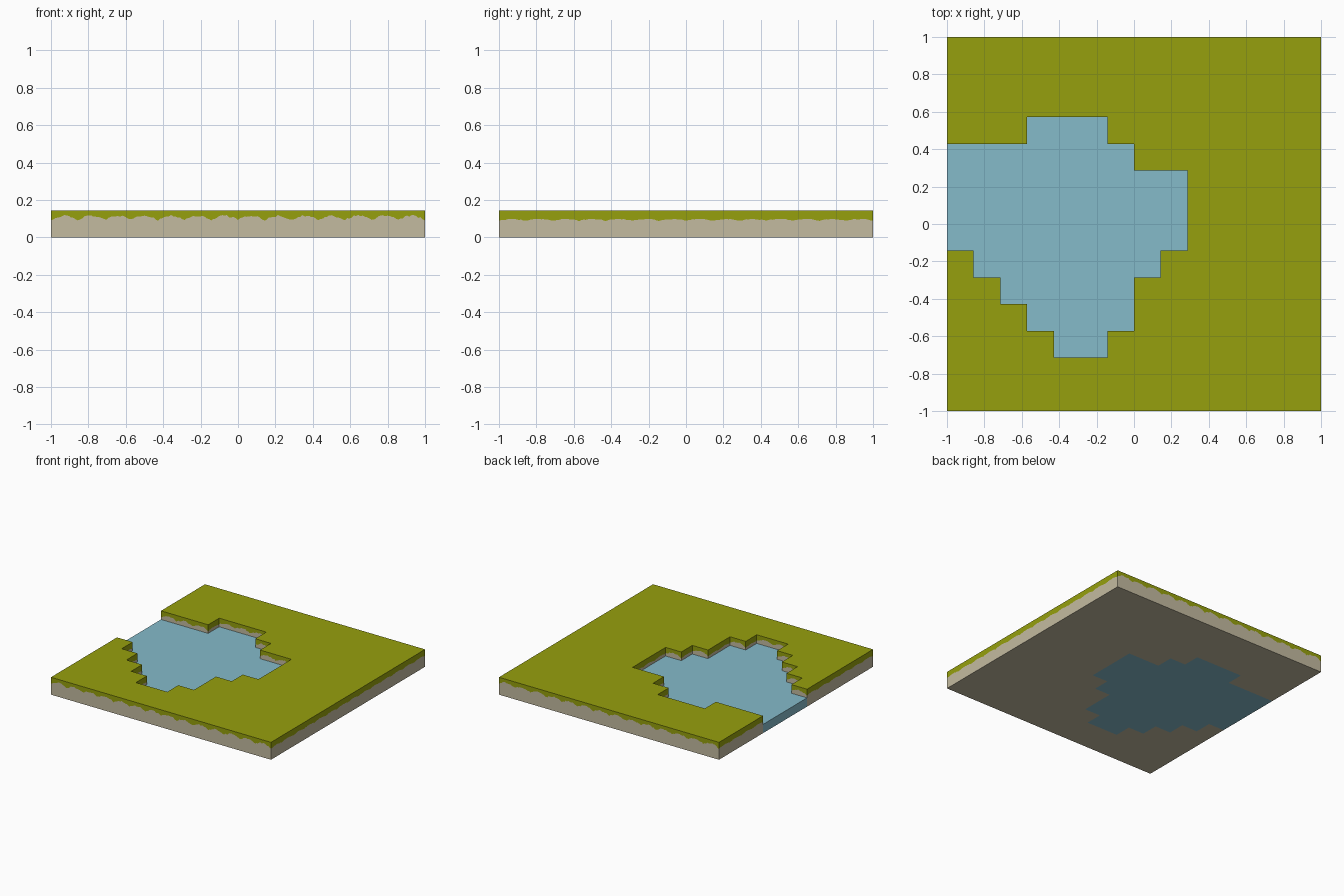
import bpy, bmesh, math, random

if "Cube" in bpy.data.objects:
    bpy.data.objects.remove(bpy.data.objects["Cube"])

random.seed(4)
CELL = 1 / 7            # the tile is a 14 x 14 grid of square cells
TOP, WATER_TOP = 0.143, 0.072
STEPS = 12              # fringe columns per cell


def material(name, rgb):
    m = bpy.data.materials.new(name)
    m.diffuse_color = (*rgb, 1)
    m.use_nodes = True
    m.node_tree.nodes["Principled BSDF"].inputs["Base Color"].default_value = m.diffuse_color
    return m


grass = material("grass green", (0.305, 0.352, 0.004))
dirt = material("sandy dirt", (0.552, 0.497, 0.352))
water = material("pond blue", (0.235, 0.497, 0.591))

# Shoreline in cells, from the upper left edge round to the lower left edge
shore = [(-7, 3), (-4, 3), (-4, 4), (-1, 4), (-1, 3), (0, 3), (0, 2), (2, 2),
         (2, -1), (1, -1), (1, -2), (0, -2), (0, -4), (-1, -4), (-1, -5),
         (-3, -5), (-3, -4), (-4, -4), (-4, -3), (-5, -3), (-5, -2),
         (-6, -2), (-6, -1), (-7, -1)]
land = [(-7, -7), (7, -7), (7, 7), (-7, 7)] + shore


def fringe_height(k, along_x):
    """Ragged lower edge of the turf: one scallop per cell."""
    arch = math.sin(math.pi * (k % STEPS) / STEPS)
    if along_x:
        return 0.094 + 0.021 * arch + random.uniform(-0.005, 0.005)
    return 0.089 + 0.009 * arch + random.uniform(-0.002, 0.002)


def finish(bm, name, mats):
    bmesh.ops.recalc_face_normals(bm, faces=bm.faces)
    me = bpy.data.meshes.new(name)
    bm.to_mesh(me)
    bm.free()
    for m in mats:
        me.materials.append(m)
    ob = bpy.data.objects.new(name, me)
    bpy.context.collection.objects.link(ob)


# Land: three rings (top, fringe, bottom) around the outline, then caps
bm = bmesh.new()
top, mid, low = [], [], []
for (x0, y0), (x1, y1) in zip(land, land[1:] + land[:1]):
    n = (abs(x1 - x0) + abs(y1 - y0)) * STEPS
    for k in range(n):
        x = (x0 + (x1 - x0) * k / n) * CELL
        y = (y0 + (y1 - y0) * k / n) * CELL
        top.append(bm.verts.new((x, y, TOP)))
        mid.append(bm.verts.new((x, y, fringe_height(k, y0 == y1))))
        low.append(bm.verts.new((x, y, 0)))
for i in range(len(top)):
    j = (i + 1) % len(top)
    bm.faces.new((mid[i], mid[j], top[j], top[i])).material_index = 0
    bm.faces.new((low[i], low[j], mid[j], mid[i])).material_index = 1
bm.faces.new(top).material_index = 0
bm.faces.new(low[::-1]).material_index = 1
finish(bm, "land", [grass, dirt])

# Pond: water body filling the basin down to the ground
bm = bmesh.new()
base = bm.faces.new([bm.verts.new((x * CELL, y * CELL, 0)) for x, y in shore])
ext = bmesh.ops.extrude_face_region(bm, geom=[base], use_keep_orig=True)
for v in (g for g in ext["geom"] if isinstance(g, bmesh.types.BMVert)):
    v.co.z = WATER_TOP
finish(bm, "pond_water", [water])
